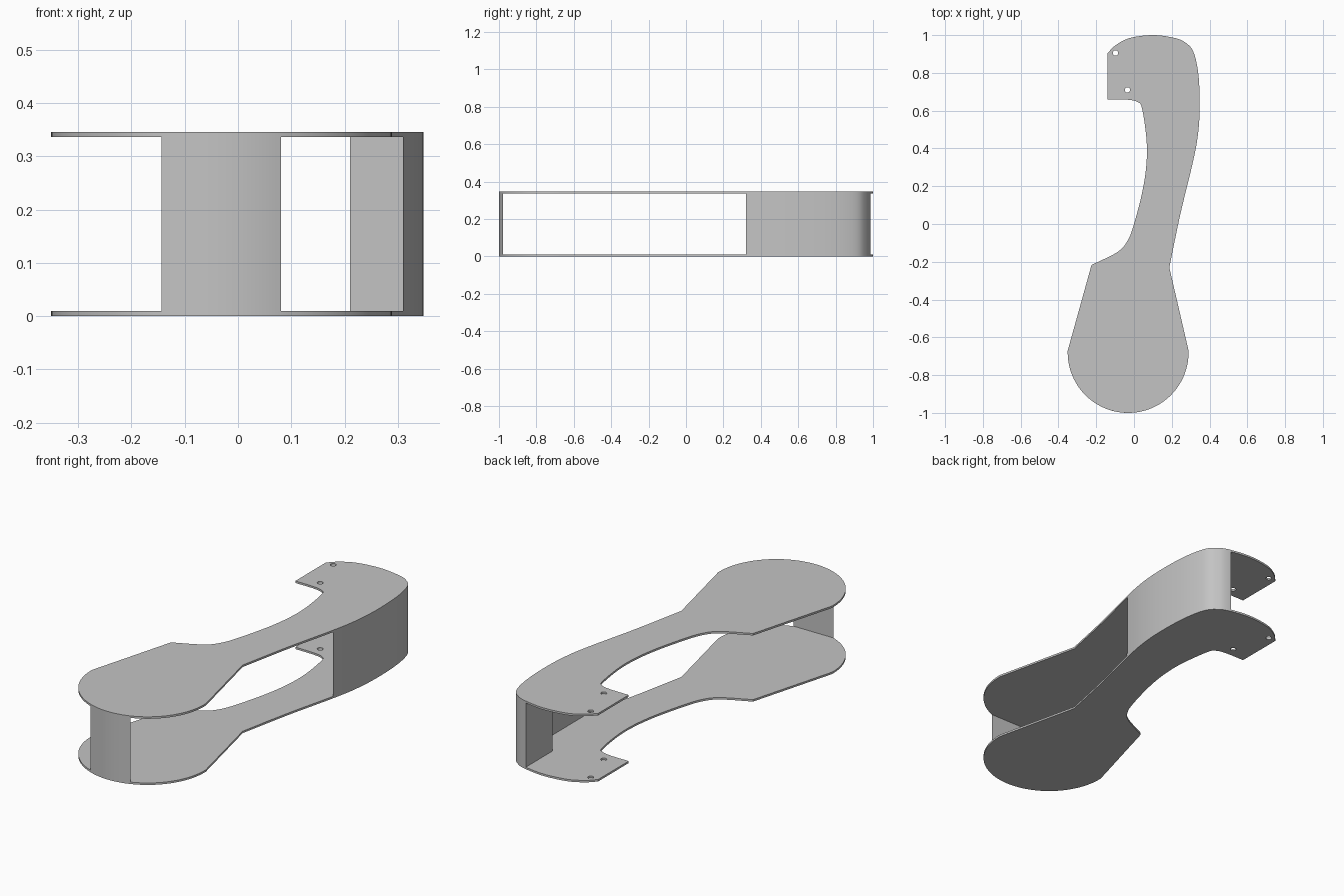
import bpy
from math import cos, sin, pi, radians
from mathutils import Vector

if "Cube" in bpy.data.objects:
    bpy.data.objects.remove(bpy.data.objects["Cube"], do_unlink=True)

HEIGHT, PLATE = 0.346, 0.01
BOWL_X, BOWL_Y, BOWL_R = -0.031, -0.68, 0.32

grey = bpy.data.materials.new("plain grey")
grey.use_nodes = True
grey.diffuse_color = (0.55, 0.55, 0.55, 1)
grey.node_tree.nodes["Principled BSDF"].inputs["Base Color"].default_value = grey.diffuse_color


def smooth_path(points, steps=8):
    """Smooth curve through the given points."""
    p = [Vector(q) for q in points]
    p = [2 * p[0] - p[1]] + p + [2 * p[-1] - p[-2]]
    out = []
    for a, b, c, d in zip(p, p[1:], p[2:], p[3:]):
        for i in range(steps):
            t = i / steps
            out.append(0.5 * (2 * b + (c - a) * t + (2 * a - 5 * b + 4 * c - d) * t * t
                              + (3 * b - a - 3 * c + d) * t ** 3))
    return out + [p[-2]]


def arc(x, y, r, start, end, steps):
    return [Vector((x + r * cos(start + (end - start) * i / steps),
                    y + r * sin(start + (end - start) * i / steps))) for i in range(steps + 1)]


def slab(name, loops, bottom, top):
    """Flat solid from an outline and optional hole loops."""
    curve = bpy.data.curves.new(name + "_profile", "CURVE")
    curve.dimensions, curve.fill_mode = "2D", "BOTH"
    curve.extrude = (top - bottom) / 2
    for loop in loops:
        spline = curve.splines.new("POLY")
        spline.points.add(len(loop) - 1)
        for point, co in zip(spline.points, loop):
            point.co = (co[0], co[1], 0, 1)
        spline.use_cyclic_u = True
    obj = bpy.data.objects.new(name, curve)
    bpy.context.collection.objects.link(obj)
    obj.location.z = (top + bottom) / 2
    bpy.ops.object.select_all(action="DESELECT")
    obj.select_set(True)
    bpy.context.view_layer.objects.active = obj
    bpy.ops.object.convert(target="MESH")
    obj = bpy.context.object
    obj.data.materials.clear()
    obj.data.materials.append(grey)
    bpy.ops.object.shade_smooth_by_angle(angle=radians(25))
    return obj


# Outline: round bowl, outer neck and head, hooked tip, inner neck
bowl = arc(BOWL_X, BOWL_Y, BOWL_R, pi - 0.03, 2 * pi + 0.03, 64)
outer = smooth_path([(0.187, -0.23), (0.245, 0.05), (0.31, 0.32), (0.338, 0.47), (0.348, 0.62),
                     (0.341, 0.79), (0.315, 0.91), (0.27, 0.962), (0.21, 0.986), (0.1, 1.0),
                     (-0.02, 0.985), (-0.095, 0.948), (-0.14, 0.905)])
inner = smooth_path([(-0.14, 0.66), (-0.035, 0.658), (0.02, 0.645), (0.043, 0.61), (0.066, 0.45),
                     (0.066, 0.32), (0.045, 0.175), (0.0, 0.0), (-0.035, -0.09), (-0.09, -0.15),
                     (-0.225, -0.217)])
outline = bowl + outer + inner
holes = [arc(x, y, 0.014, 0, 2 * pi * 23 / 24, 23) for x, y in ((-0.098, 0.905), (-0.035, 0.71))]

# Matching lower and upper plates
slab("lower_plate", [outline] + holes, 0, PLATE)
slab("upper_plate", [outline] + holes, HEIGHT - PLATE, HEIGHT)

# Shallow wall in the bowl, flat on its inner side
half = 0.358
slab("bowl_wall", [arc(BOWL_X, BOWL_Y, BOWL_R, 1.5 * pi - half, 1.5 * pi + half, 20)],
     PLATE, HEIGHT - PLATE)

# Side wall around the head, with a thicker stepped end
edge = [p for p in outer if p.x > 0.209 and p.y > 0.319]
slab("head_wall", [edge + [(0.21, 0.77), (0.31, 0.77)]], PLATE, HEIGHT - PLATE)
